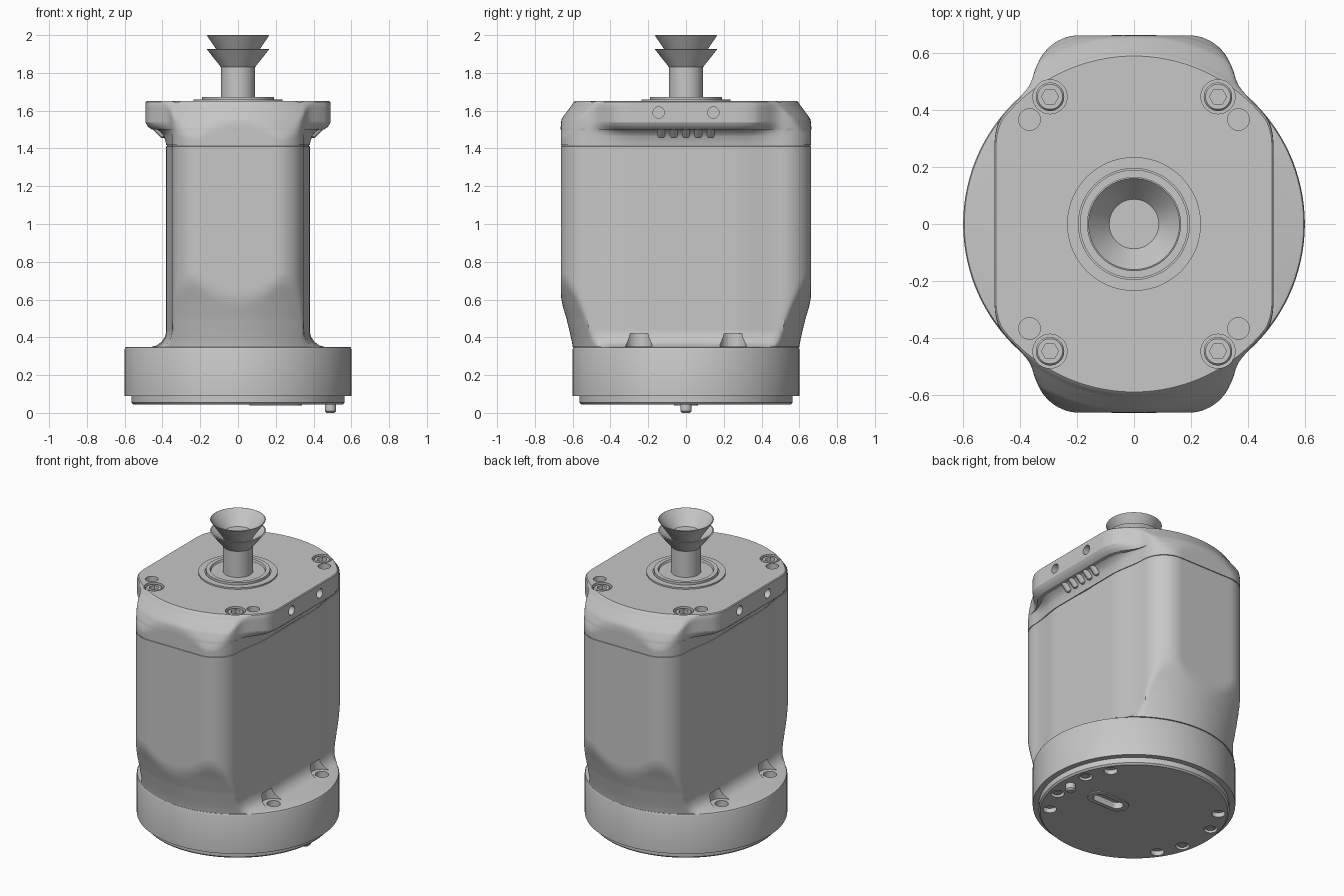
import bpy, bmesh, math
from mathutils import Vector, Matrix

cube = bpy.data.objects.get("Cube")
if cube:
    bpy.data.objects.remove(cube, do_unlink=True)

grey = bpy.data.materials.new("neutral grey")
grey.use_nodes = True
grey.diffuse_color = (0.57, 0.57, 0.57, 1)
grey.node_tree.nodes["Principled BSDF"].inputs["Base Color"].default_value = (0.57, 0.57, 0.57, 1)


def finish(name, bm, smooth=True):
    bmesh.ops.recalc_face_normals(bm, faces=bm.faces)
    mesh = bpy.data.meshes.new(name)
    bm.to_mesh(mesh)
    bm.free()
    mesh.materials.append(grey)
    ob = bpy.data.objects.new(name, mesh)
    bpy.context.collection.objects.link(ob)
    if smooth:
        shade(ob)
    return ob


def shade(ob):
    bpy.ops.object.select_all(action='DESELECT')
    ob.select_set(True)
    bpy.context.view_layer.objects.active = ob
    bpy.ops.object.shade_smooth_by_angle(angle=math.radians(28))


def skin(bm, loops):
    """Join closed loops of points into a capped solid."""
    rows = [[bm.verts.new(p) for p in loop] for loop in loops]
    n = len(rows[0])
    for a, b in zip(rows, rows[1:]):
        for i in range(n):
            j = (i + 1) % n
            bm.faces.new((a[i], a[j], b[j], b[i]))
    bm.faces.new(rows[0][::-1])
    bm.faces.new(rows[-1])


def turned(bm, profile, at=(0, 0, 0), axis=(0, 0, 1), n=32):
    """Revolve (radius, height) points about an axis."""
    m = Matrix.Translation(at) @ Vector((0, 0, 1)).rotation_difference(Vector(axis)).to_matrix().to_4x4()
    skin(bm, [[m @ Vector((r * math.cos(math.tau * i / n), r * math.sin(math.tau * i / n), z))
               for i in range(n)] for r, z in profile])


def cut(target, cutter):
    cutter.hide_render = True
    mod = target.modifiers.new("cut", 'BOOLEAN')
    mod.operation, mod.solver, mod.object = 'DIFFERENCE', 'EXACT', cutter
    bpy.ops.object.select_all(action='DESELECT')
    bpy.context.view_layer.objects.active = target
    target.select_set(True)
    bpy.ops.object.modifier_apply(modifier=mod.name)
    bpy.data.objects.remove(cutter, do_unlink=True)
    shade(target)


def prism(t):
    """Polar radius of the rounded body section with softly bulging sides."""
    c, s = abs(math.cos(t)), abs(math.sin(t))
    lo, hi, rad = 0.2, 0.9, 0.16
    for _ in range(24):
        r = (lo + hi) / 2
        x, y = r * c, r * s
        k = min(max((0.5 - y) / 0.25, 0), 1)
        qx = x - (0.35 + 0.03 * k * k * (3 - 2 * k)) + rad
        qy = y - 0.663 + rad
        d = math.hypot(max(qx, 0), max(qy, 0)) + min(max(qx, qy), 0) - rad
        lo, hi = (r, hi) if d < 0 else (lo, r)
    return lo


def soft_min(a, b, k):
    h = max(k - abs(a - b), 0) / k
    return min(a, b) - h * h * k / 4


# Main housing rings: height, round limit, outward offset, flange amount
RINGS = [(0.09, 0.6, 1, 0), (0.338, 0.6, 1, 0), (0.347, 0.596, 1, 0), (0.35, 0.586, 1, 0),
         (0.35, 0.6, 0.075, 0), (0.358, 0.601, 0.05, 0), (0.375, 0.604, 0.025, 0),
         (0.4, 0.609, 0.008, 0), (0.43, 0.616, 0, 0), (0.5, 0.633, 0, 0), (0.6, 0.663, 0, 0),
         (0.72, 0.703, 0, 0), (0.75, 0.75, 0, 0), (1.411, 0.75, 0, 0), (1.412, 0.75, -0.005, 0),
         (1.417, 0.75, -0.005, 0), (1.418, 0.75, 0, 0), (1.44, 0.72, 0, 0.04),
         (1.47, 0.697, 0, 0.14), (1.49, 0.688, 0, 0.3), (1.5, 0.683, 0, 0.45),
         (1.501, 0.683, 0, 0.7), (1.515, 0.677, 0, 0.88), (1.537, 0.668, 0, 1), (1.555, 0.66, 0, 1),
         (1.6, 0.627, 0, 1), (1.63, 0.604, 0, 1), (1.645, 0.596, 0, 1), (1.65, 0.59, 0, 1)]
N = 288
angles = [math.tau * i / N for i in range(N)]
section = [prism(t) for t in angles]


def housing_loop(z, limit, offset, flange):
    pts = []
    for t, p in zip(angles, section):
        r = max(soft_min(p + offset, limit, 0.015), min(p + min(offset, 0), limit, 0.6))
        flat = (0.49 if z < 1.648 else 0.485) / max(abs(math.cos(t)), 0.01)
        grow = soft_min(flat, min(limit, 0.6), 0.04) - r
        # The lip melts into the body corners
        r = min(r - flange * soft_min(0, -grow, 0.07), limit)
        pts.append((r * math.cos(t), r * math.sin(t), z))
    return pts


loops = []
for a, b in zip(RINGS, RINGS[1:]):
    steps = max(1, round((b[0] - a[0]) / 0.012)) if a[3] or 0.4 < a[0] < 0.74 else 1
    loops += [housing_loop(*[u + (v - u) * i / steps for u, v in zip(a, b)]) for i in range(steps)]
loops.append(housing_loop(*RINGS[-1]))
bm = bmesh.new()
skin(bm, loops)
housing = finish("housing", bm)

# Screw seats, dowel holes, side holes and base pockets
bm = bmesh.new()
for sx in (-1, 1):
    for sy in (-1, 1):
        turned(bm, [(0.06, 1.6), (0.06, 1.7)], (sx * 0.295, sy * 0.447, 0))
        turned(bm, [(0.038, 1.58), (0.038, 1.7)], (sx * 0.367, sy * 0.367, 0))
        turned(bm, [(0.03, 0), (0.03, 0.12)], (sx * 0.43, sy * 0.145, 1.59), (sx, 0, 0))
        turned(bm, [(0.04, 0.27), (0.04, 0.352), (0.07, 0.352), (0.07, 0.42)], (sx * 0.432, sy * 0.25, 0))
cut(housing, finish("housing_cutter", bm, False))

# Cap screws with hex sockets
for sx in (-1, 1):
    for sy in (-1, 1):
        at = (sx * 0.295, sy * 0.447, 0)
        bm = bmesh.new()
        turned(bm, [(0.05, 1.59), (0.05, 1.638), (0.044, 1.645)], at)
        screw = finish("cap_screw", bm)
        bm = bmesh.new()
        turned(bm, [(0.03, 1.615), (0.03, 1.68)], at, n=6)
        cut(screw, finish("socket_cutter", bm, False))

# Cooling ribs beneath the flange lips
for sx in (-1, 1):
    for i in range(-2, 3):
        bm = bmesh.new()
        turned(bm, [(0.01, 0), (0.02, 0.01), (0.02, 0.07), (0.01, 0.08)],
               (sx * 0.385, i * 0.065, 1.462), (sx * 0.7, 0, 0.7), 16)
        finish("vent_rib", bm)

# Bottom plate with ring of fasteners
bm = bmesh.new()
turned(bm, [(0.555, 0.045), (0.565, 0.055), (0.565, 0.095)], n=128)
plate = finish("bottom_plate", bm)
bm = bmesh.new()
spots = [Vector((math.cos(t), math.sin(t), 0)) * 0.5
         for t in [side + math.radians(a) for side in (0, math.pi) for a in (-37, -15, 15, 34)]]
for at in spots:
    turned(bm, [(0.04, 0.02), (0.04, 0.075)], at, n=24)
cut(plate, finish("plate_cutter", bm, False))
for at in spots[1:3] + spots[5:7]:
    bm = bmesh.new()
    turned(bm, [(0.024, 0.05), (0.03, 0.055), (0.03, 0.08)], at, n=24)
    finish("plate_screw", bm)


def slot_loop(length, width, z):
    half = length / 2 - width / 2
    return [(0.2 + math.copysign(half, math.cos(t)) + width / 2 * math.cos(t), width / 2 * math.sin(t), z)
            for t in [math.tau * (i + 0.5) / 32 for i in range(32)]]


# Connector port sunk into the plate
bm = bmesh.new()
skin(bm, [slot_loop(0.28, 0.13, z) for z in (0.038, 0.05)])
port = finish("connector_surround", bm)
for target in (plate, port):
    bm = bmesh.new()
    skin(bm, [slot_loop(0.21, 0.075, z) for z in (0.02, 0.08)])
    cut(target, finish("connector_cutter", bm, False))
bm = bmesh.new()
turned(bm, [(0.02, 0), (0.03, 0.01), (0.03, 0.06)], (0.49, 0, 0))
finish("locating_pin", bm)

# Raised bearing rings on the top face
bm = bmesh.new()
turned(bm, [(0.235, 1.64), (0.235, 1.66), (0.195, 1.66), (0.195, 1.652), (0.19, 1.652),
            (0.19, 1.672), (0.165, 1.672), (0.16, 1.66)], n=96)
finish("bearing_rings", bm)

# Shaft and bellows suction cup
bm = bmesh.new()
turned(bm, [(0.09, 1.64), (0.09, 1.835)], n=64)
finish("shaft", bm)
bm = bmesh.new()
turned(bm, [(0.09, 1.83), (0.165, 1.925), (0.158, 1.927), (0.088, 1.885), (0.165, 1.998),
            (0.16, 2.0), (0.087, 1.91)], n=64)
finish("suction_cup", bm)
